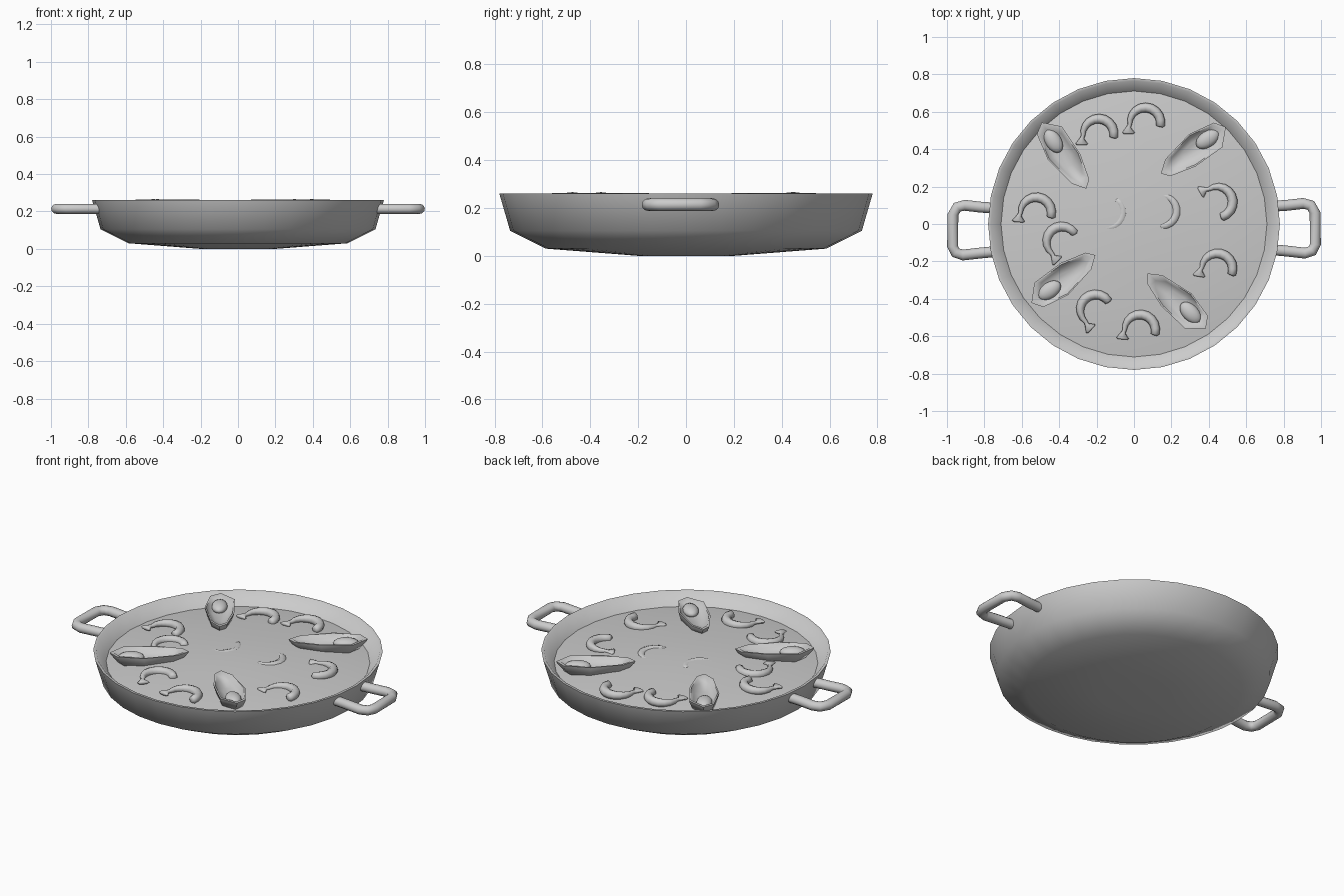
import bpy, bmesh, math
from mathutils import Vector

if "Cube" in bpy.data.objects:
    bpy.data.objects.remove(bpy.data.objects["Cube"])


def finish(name, bm, angle):
    bmesh.ops.recalc_face_normals(bm, faces=bm.faces)
    me = bpy.data.meshes.new(name)
    bm.to_mesh(me)
    bm.free()
    ob = bpy.data.objects.new(name, me)
    bpy.context.collection.objects.link(ob)
    bpy.ops.object.select_all(action='DESELECT')
    ob.select_set(True)
    bpy.context.view_layer.objects.active = ob
    bpy.ops.object.shade_smooth_by_angle(angle=math.radians(angle))
    return ob


def skin(name, rings, angle):
    """Bridge equal-sized point rings and cap both ends."""
    bm = bmesh.new()
    loops = [[bm.verts.new(p) for p in r] for r in rings]
    n = len(loops[0])
    for a, b in zip(loops, loops[1:]):
        for i in range(n):
            j = (i + 1) % n
            bm.faces.new((a[i], a[j], b[j], b[i]))
    bm.faces.new(loops[0])
    bm.faces.new(loops[-1])
    return finish(name, bm, angle)


def lathe(name, profile, angle, n=32):
    return skin(name, [[(r * math.cos(2 * math.pi * i / n),
                         r * math.sin(2 * math.pi * i / n), z)
                        for i in range(n)] for r, z in profile], angle)


def tube(name, path, sizes, z, sides=10, angle=60):
    """Sweep an ellipse (half width, half height) along a flat path."""
    pts = [Vector(p) for p in path]
    rings = []
    for i, p in enumerate(pts):
        t = (pts[min(i + 1, len(pts) - 1)] - pts[max(i - 1, 0)]).normalized()
        nrm = Vector((-t.y, t.x))
        w, h = sizes[i]
        ring = []
        for k in range(sides):
            a = 2 * math.pi * k / sides
            q = p + nrm * w * math.cos(a)
            ring.append((q.x, q.y, z + h * math.sin(a)))
        rings.append(ring)
    return skin(name, rings, angle)


# Pan body
lathe("pan", [(0.2, 0), (0.585, 0.03), (0.735, 0.105), (0.78, 0.26),
              (0.765, 0.26), (0.705, 0.185), (0.57, 0.05), (0.2, 0.02)], 55)

# Rice filling, gently domed
lathe("rice", [(0.5, 0.10), (0.69, 0.17), (0.712, 0.192), (0.6, 0.207), (0.45, 0.219),
               (0.3, 0.229), (0.15, 0.236), (0.03, 0.238)], 40)

# Handles
handle = [(0.745, 0.095), (0.82, 0.10), (0.905, 0.11), (0.945, 0.10), (0.968, 0.06),
          (0.97, -0.11), (0.953, -0.143), (0.915, -0.156), (0.82, -0.145), (0.745, -0.138)]
for side, s, dy in (("right", 1, 0), ("left", -1, -0.01)):
    tube(side + "_handle", [(s * x, y + dy) for x, y in handle],
         [(0.029, 0.027)] * len(handle), 0.214, 12)

# Mussels: open half shell plus meat; (centre x, centre y, inward direction)
outline = [(-.205, 0), (-.13, .08), (.047, .086), (.187, .055),
           (.222, .015), (.16, -.035), (-.02, -.077), (-.165, -.055)]
shell = [(0.3, .18), (.78, .205), (.97, .25), (1, .263), (.9, .263), (.74, .242), (.4, .226)]
mussels = [(-.385, .369, (.53, -.85)), (.32, .405, (-.83, -.55)),
           (-.38, -.305, (.82, .57)), (.24, -.412, (-.70, .71))]
for i, (cx, cy, d) in enumerate(mussels):
    c, d = Vector((cx, cy)), Vector(d).normalized()
    n = Vector((-d.y, d.x))
    rings = []
    for s, z in shell:
        ring = []
        for u, v in outline:
            p = c + (d * u + n * v) * s
            ring.append((p.x, p.y, z))
        rings.append(ring)
    skin(f"mussel_shell_{i + 1}", rings, 50)
    bm = bmesh.new()
    bmesh.ops.create_uvsphere(bm, u_segments=16, v_segments=10, radius=1)
    m = c - d * .088
    for vert in bm.verts:
        x, y, z = vert.co
        p = m + d * x * .07 + n * y * .043
        vert.co = (p.x, p.y, .238 + z * .028)
    finish(f"mussel_meat_{i + 1}", bm, 60)

# Prawns: curled tapered bodies with a tail fan; (x, y, facing degrees, turn, height)
prawns = [(-.19, .48, 90, 1, .222), (.06, .54, 90, 1, .222), (.445, .117, 28, 1, .222),
          (.445, -.24, 80, 1, .222), (.032, -.567, 85, 1, .222), (-.205, -.46, 135, 1, .222),
          (-.385, -.096, 135, 1, .222), (-.524, .06, 85, 1, .222),
          (.145, .07, 10, 1, .217), (-.14, .062, -45, -1, .217)]
R = .083
for i, (cx, cy, mid, turn, z) in enumerate(prawns):
    path, sizes = [], []

    def add(ang, rad, w, h):
        a = math.radians(mid + turn * ang)
        path.append((cx + rad * math.cos(a), cy + rad * math.sin(a)))
        sizes.append((w, h))

    add(-105, R, .012, .012)
    for k in range(11):
        t = k / 10
        r = .023 + .004 * math.sin(math.pi * t) - .012 * t ** 3
        add(-100 + 196 * t, R, r, r)
    add(104, R * 1.1, .012, .010)
    add(120, R * 1.24, .034, .012)
    add(123, R * 1.28, .026, .008)
    tube(f"prawn_{i + 1}", path, sizes, z, 8)
